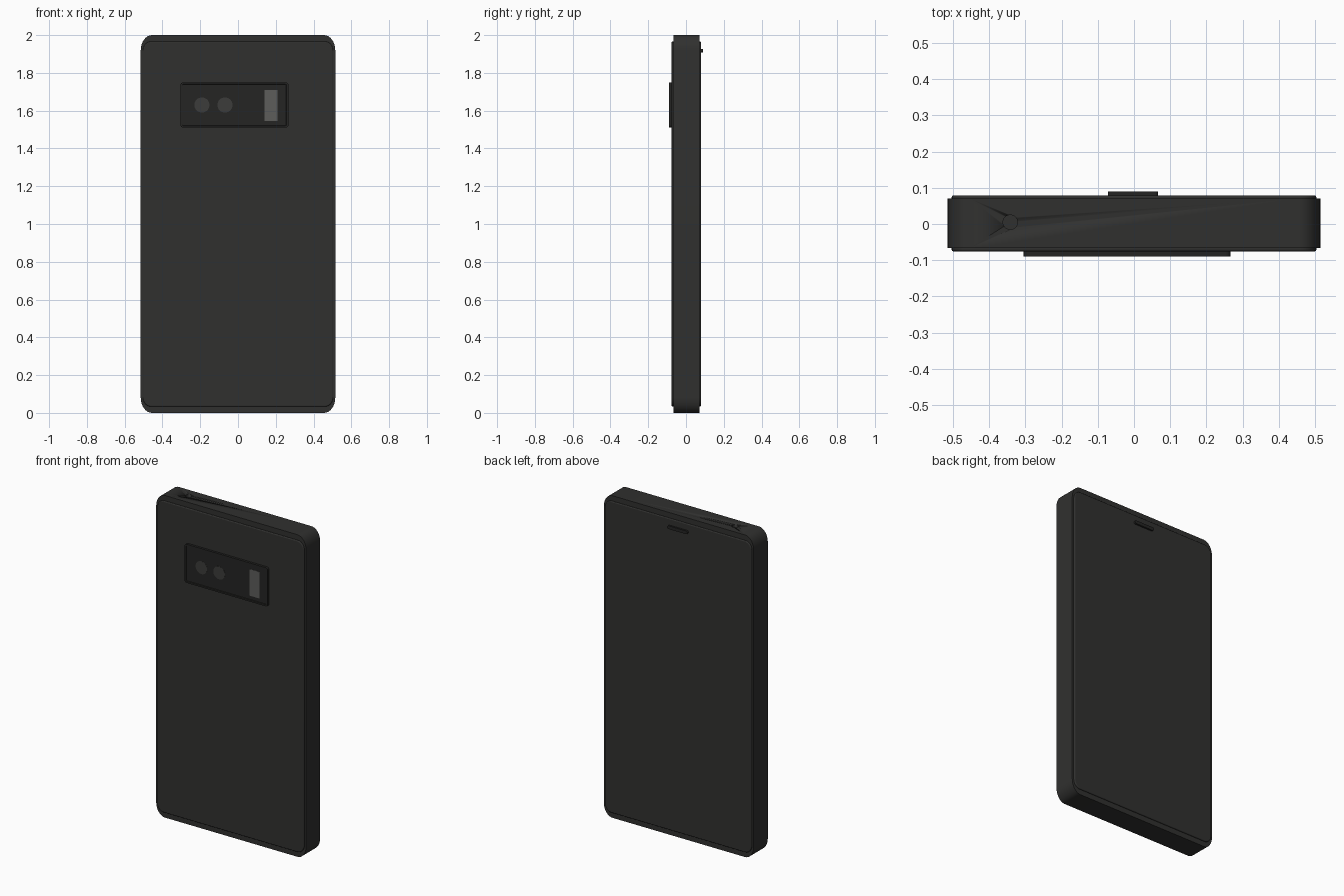
import bpy, bmesh
from math import sin, cos, pi, radians

if "Cube" in bpy.data.objects:
    bpy.data.objects.remove(bpy.data.objects["Cube"])


def material(name, v):
    m = bpy.data.materials.new(name)
    m.diffuse_color = (v, v, v * 0.95, 1)
    m.use_nodes = True
    m.node_tree.nodes["Principled BSDF"].inputs["Base Color"].default_value = m.diffuse_color
    return m


body_mat = material("charcoal", 0.030)
dark_mat = material("dark_charcoal", 0.018)
lens_mat = material("lens_grey", 0.045)
flash_mat = material("flash_grey", 0.11)


def finish(obj, mat):
    obj.data.materials.append(mat)
    bpy.context.view_layer.objects.active = obj
    bpy.ops.object.select_all(action='DESELECT')
    obj.select_set(True)
    bpy.ops.object.shade_smooth_by_angle(angle=radians(30))
    return obj


def slab(name, x, z, y, rx, rz, mat, bevel=0.0, steps=8, rim=None):
    """Rounded rectangle in XZ, extruded along Y; rim = (width, depth) recesses the front."""
    bm = bmesh.new()
    corners = [(x[1] - rx, z[1] - rz, 0), (x[0] + rx, z[1] - rz, 1),
               (x[0] + rx, z[0] + rz, 2), (x[1] - rx, z[0] + rz, 3)]
    pts = []
    for cx, cz, q in corners:
        for i in range(steps + 1):
            a = (q + i / steps) * pi / 2
            pts.append((cx + rx * cos(a), y[0], cz + rz * sin(a)))
    face = bm.faces.new([bm.verts.new(p) for p in pts])
    ext = bmesh.ops.extrude_face_region(bm, geom=[face])
    bmesh.ops.translate(bm, vec=(0, y[1] - y[0], 0),
                        verts=[v for v in ext['geom'] if isinstance(v, bmesh.types.BMVert)])
    bmesh.ops.remove_doubles(bm, verts=bm.verts, dist=1e-6)
    bmesh.ops.recalc_face_normals(bm, faces=bm.faces)
    if rim:
        bm.normal_update()
        front = [f for f in bm.faces if f.normal.y < -0.9]
        bmesh.ops.inset_region(bm, faces=front, thickness=rim[0])
        bmesh.ops.inset_region(bm, faces=front, thickness=0.002, depth=-rim[1])
    me = bpy.data.meshes.new(name)
    bm.to_mesh(me)
    bm.free()
    obj = bpy.data.objects.new(name, me)
    bpy.context.collection.objects.link(obj)
    if bevel:
        b = obj.modifiers.new("bevel", 'BEVEL')
        b.width, b.segments, b.limit_method = bevel, 3, 'ANGLE'
        b.angle_limit = radians(50)
    return finish(obj, mat)


def cylinder(name, loc, r, depth, mat, rot=(0, 0, 0)):
    bpy.ops.mesh.primitive_cylinder_add(vertices=32, radius=r, depth=depth, location=loc, rotation=rot)
    obj = bpy.context.object
    obj.name = name
    return finish(obj, mat)


# Outer frame with softly rounded corners
frame = slab("frame", (-0.515, 0.515), (0, 2), (-0.067, 0.071), 0.06, 0.08, body_mat)

# Socket in the top edge
cutter = cylinder("socket_cutter", (-0.342, 0.005, 2), 0.02, 0.06, body_mat)
cutter.hide_render = True
cutter.hide_set(True)
cut = frame.modifiers.new("socket", 'BOOLEAN')
cut.object, cut.operation, cut.solver = cutter, 'DIFFERENCE', 'EXACT'

# Raised panels: camera side and screen side
for name, y in (("rear_panel", (-0.0755, -0.06)), ("screen", (0.06, 0.079))):
    slab(name, (-0.504, 0.504), (0.033, 1.967), y, 0.045, 0.05, body_mat, bevel=0.005)

# Camera island with thin raised rim
slab("camera_island", (-0.305, 0.267), (1.51, 1.75), (-0.09, -0.07), 0.015, 0.015,
     dark_mat, steps=4, rim=(0.01, 0.004))

# Two lenses and the flash window
for i, x in enumerate((-0.191, -0.069)):
    cylinder(f"lens_{i + 1}", (x, -0.082, 1.63), 0.04, 0.01, lens_mat, (pi / 2, 0, 0))
slab("flash_window", (0.141, 0.209), (1.545, 1.71), (-0.087, -0.075), 0.002, 0.002, flash_mat, steps=1)

# Earpiece slot on the screen side
slab("earpiece", (-0.072, 0.067), (1.907, 1.927), (0.07, 0.09), 0.0099, 0.0099, dark_mat)
